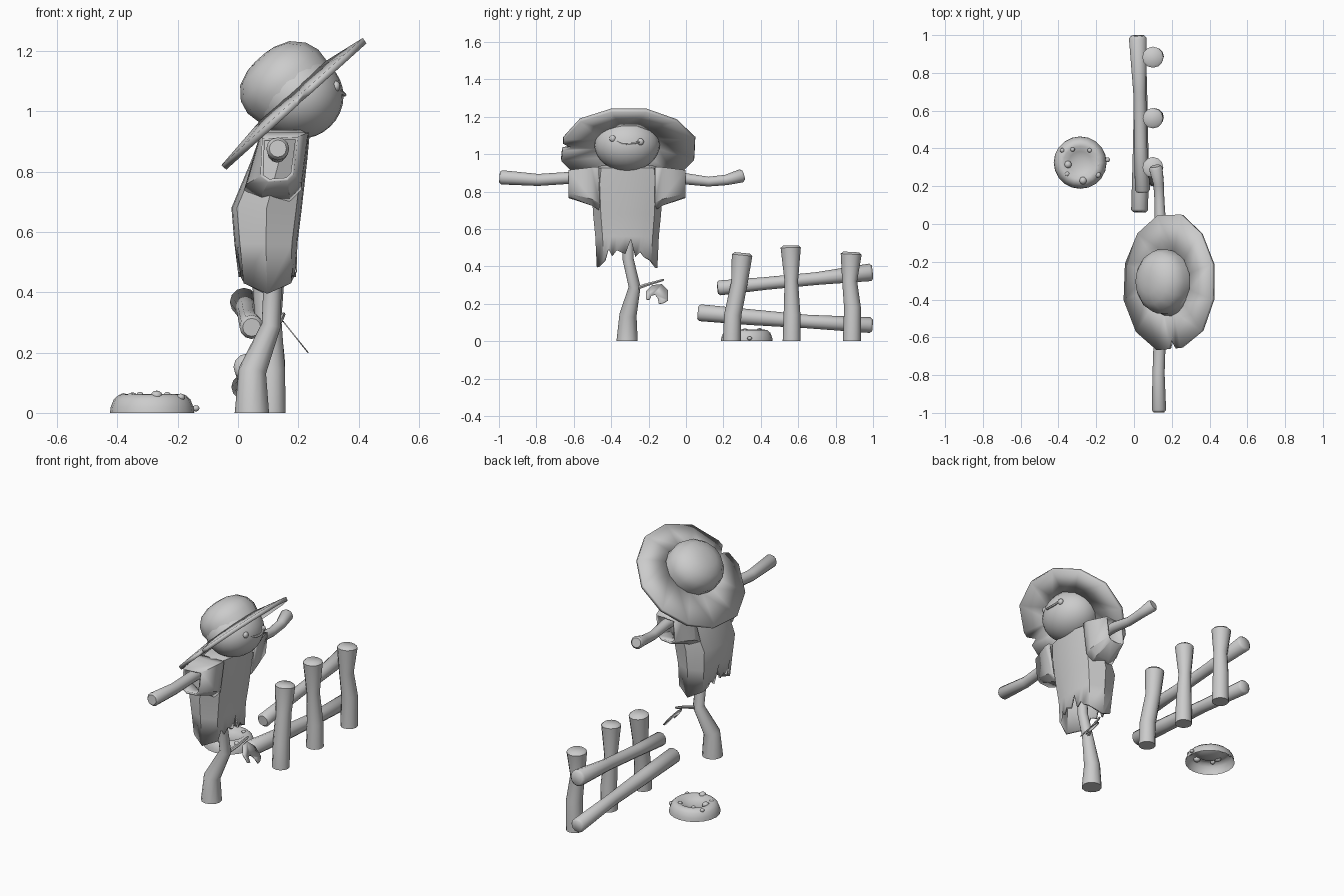
import bpy, bmesh, math, random
from mathutils import Vector, Matrix

if "Cube" in bpy.data.objects:
    bpy.data.objects.remove(bpy.data.objects["Cube"])

random.seed(4)
CY = -0.315  # centre line of the straw figure


def finish(name, bm, smooth=35, thick=0):
    bmesh.ops.recalc_face_normals(bm, faces=bm.faces[:])
    me = bpy.data.meshes.new(name)
    bm.to_mesh(me)
    bm.free()
    ob = bpy.data.objects.new(name, me)
    bpy.context.collection.objects.link(ob)
    bpy.context.view_layer.objects.active = ob
    for o in bpy.context.selected_objects:
        o.select_set(False)
    ob.select_set(True)
    bpy.ops.object.shade_smooth_by_angle(angle=math.radians(smooth))
    if thick:
        m = ob.modifiers.new("thickness", 'SOLIDIFY')
        m.thickness = thick
        m.offset = -1
    return ob


def loft(bm, rings, cap0=True, cap1=True):
    vs = [[bm.verts.new(p) for p in r] for r in rings]
    n = len(vs[0])
    for a, b in zip(vs, vs[1:]):
        for i in range(n):
            j = (i + 1) % n
            bm.faces.new((a[i], a[j], b[j], b[i]))
    if cap0:
        bm.faces.new(vs[0])
    if cap1:
        bm.faces.new(vs[-1])
    return vs


def limb(name, pts, flat_start=False, n=12):
    """Bent wooden tube through (x, y, z, radius) points with softened end."""
    P = [Vector(p[:3]) for p in pts]
    R = [p[3] for p in pts]
    rings = []
    side = Vector((1, 0, 0))
    for i, p in enumerate(P):
        t = (P[min(i + 1, len(P) - 1)] - P[max(i - 1, 0)]).normalized()
        if i == 0 and flat_start:
            t = Vector((0, 0, 1))
        u = (side - t * side.dot(t)).normalized()
        v = t.cross(u)
        ring = lambda c, r: [c + (u * math.cos(k * math.tau / n) + v * math.sin(k * math.tau / n)) * r
                             for k in range(n)]
        if i == 0 and not flat_start:
            rings.append(ring(p - t * 0.012, R[i] * 0.75))
        rings.append(ring(p, R[i]))
        if i == len(P) - 1:
            rings.append(ring(p + t * 0.012, R[i] * 0.75))
    bm = bmesh.new()
    loft(bm, rings)
    return finish(name, bm, 50)


def ball(name, c, s, u=16, v=10):
    bm = bmesh.new()
    bmesh.ops.create_uvsphere(bm, u_segments=u, v_segments=v, radius=1,
                              matrix=Matrix.Translation(c) @ Matrix.Diagonal((*s, 1)))
    return finish(name, bm, 60)


# fence posts and rails
limb("fence_post_1", [(.11, .245, 0, .048), (.11, .25, .14, .046), (.10, .285, .31, .044), (.10, .30, .46, .055)], True)
limb("fence_post_2", [(.11, .565, 0, .048), (.11, .567, .14, .045), (.10, .563, .32, .036), (.10, .56, .50, .054)], True)
limb("fence_post_3", [(.11, .887, 0, .048), (.11, .89, .18, .045), (.10, .875, .32, .04), (.10, .883, .465, .056)], True)
limb("fence_rail_upper", [(.045, .18, .285, .04), (.035, .42, .308, .034), (.03, .70, .335, .034), (.02, .985, .368, .047)])
limb("fence_rail_lower", [(.03, .075, .152, .045), (.035, .35, .128, .042), (.035, .65, .105, .036), (.02, .985, .086, .042)])

# earth mound: open-bottomed ring with a dip, plus pebbles
M = Vector((-.285, .325, 0))
bm = bmesh.new()
prof = [(.14, 0), (.137, .02), (.127, .045), (.11, .06), (.088, .062), (.06, .045), (.025, .036)]
loft(bm, [[M + Vector((r * math.cos(a * math.tau / 20), r * math.sin(a * math.tau / 20) * .99, z))
           for a in range(20)] for r, z in prof], cap0=False)
finish("earth_mound", bm, 60)
for i, (x, y, z, r) in enumerate([(-.35, .315, .052, .02), (-.27, .23, .058, .02), (-.355, .265, .055, .014),
                                  (-.38, .39, .056, .012), (-.325, .395, .06, .012), (-.235, .39, .06, .012),
                                  (-.19, .26, .052, .015), (-.19, .315, .052, .013), (-.14, .34, .015, .013)]):
    ball(f"pebble_{i}", (x, y, z), (r, r, r * .8), 10, 6)

# support pole, twig and leaf
limb("support_pole", [(.046, CY, 0, .057), (.048, -.31, .14, .046), (.11, -.275, .29, .032),
                      (.115, -.31, .44, .03), (.14, CY, .93, .03)], True)
limb("twig", [(.115, -.275, .28, .012), (.14, -.20, .305, .009), (.15, -.13, .325, .007)], n=6)
bm = bmesh.new()
leaf = [(-.215, .225), (-.215, .265), (-.18, .30), (-.13, .305), (-.095, .27), (-.095, .22),
        (-.12, .205), (-.145, .20), (-.15, .23), (-.165, .25), (-.185, .245), (-.195, .222)]
bm.faces.new([bm.verts.new((.155 + (.30 - z) * .8, y, z)) for y, z in leaf])
finish("leaf", bm, 30, .004)

# shirt body: ragged hem lofted up to the shoulders
hem = [(-.125, .43), (-.10, .495), (-.08, .455), (-.055, .487), (-.01, .465), (.02, .545),
       (.045, .45), (.07, .478), (.09, .45), (.13, .43)]


def shirt_ring(xb, xf, hy, z=None):
    k = hy / .162
    mid = (xb + xf) / 2
    pts = [(mid, -hy, .395)] + [(xf - .02 * abs(y / .13) ** 2, y * k, h) for y, h in hem]
    pts += [(mid, hy, .39)] + [(xb + .02 * abs(y / .13) ** 2, y * k, h) for y, h in reversed(hem)]
    return [Vector((x, CY + y, h if z is None else z)) for x, y, h in pts]


bm = bmesh.new()
loft(bm, [shirt_ring(.0, .195, .162), shirt_ring(-.012, .197, .17, .56), shirt_ring(-.022, .212, .182, .68),
          shirt_ring(.045, .23, .19, .84), shirt_ring(.075, .238, .18, .925), shirt_ring(.09, .225, .14, .938)],
     cap0=False)
finish("shirt_body", bm, 30, .012)

# sleeves: flared open tubes on both sides
for s, name in ((-1, "sleeve_left"), (1, "sleeve_right")):
    def sleeve(off, pts):
        return [Vector((x, CY + s * off, z)) for x, z in pts]
    bm = bmesh.new()
    loft(bm, [sleeve(.15, [(.075, .93), (.02, .74), (.08, .70), (.17, .70), (.21, .74), (.235, .93)]),
              sleeve(.19, [(.078, .93), (.03, .76), (.08, .725), (.17, .725), (.21, .76), (.232, .93)]),
              sleeve(.312, [(.08, .91), (.074, .785), (.10, .765), (.165, .77), (.185, .79), (.198, .915)])],
         False, False)
    finish(name, bm, 25, .012)

# arms
limb("arm_left", [(.135, CY, .87, .03), (.135, -.64, .872, .032), (.13, -.79, .862, .032), (.132, -.985, .876, .038)])
limb("arm_right", [(.135, CY, .87, .03), (.14, 0, .868, .03), (.135, .12, .853, .026), (.13, .215, .862, .028),
                   (.115, .295, .884, .036)])

# head and face
ball("head", (.2, CY, 1.05), (.15, .175, .142), 24, 16)
ball("eye_left", (.325, -.392, 1.083), (.014, .018, .018), 12, 8)
ball("eye_right", (.335, -.243, 1.066), (.014, .018, .018), 12, 8)
limb("mouth", [(.335, -.365, 1.068, .006), (.35, -.34, 1.058, .007), (.353, -.305, 1.055, .007),
               (.35, -.275, 1.057, .007), (.344, -.25, 1.066, .006)], n=6)

# hat, modelled flat and then tipped back
tilt = Matrix.Translation((.195, -.305, 1.06)) @ Matrix.Rotation(math.radians(-42), 4, 'Y')
N = 12
bm = bmesh.new()
ins, outs = [], []
for i in range(N):
    a = (i + .5) * math.tau / N
    j = random.uniform(.97, 1.03)
    ins.append(bm.verts.new((.15 * math.cos(a), .165 * math.sin(a), .015)))
    outs.append(bm.verts.new((-.024 + .325 * j * math.cos(a), .37 * j * math.sin(a), -.01)))
for i in range(N):
    k = (i + 1) % N
    if i == 8:  # torn notch in the brim
        o1 = bm.verts.new(outs[i].co.lerp(outs[k].co, .5))
        o2 = bm.verts.new(outs[i].co.lerp(outs[k].co, .8))
        tip = bm.verts.new(outs[i].co.lerp(outs[k].co, .6) * .86)
        bm.faces.new((ins[i], outs[i], o1, tip))
        bm.faces.new((ins[i], tip, ins[k]))
        bm.faces.new((ins[k], tip, o2, outs[k]))
    else:
        bm.faces.new((ins[i], outs[i], outs[k], ins[k]))
bm.transform(tilt)
finish("hat_brim", bm, 40, .022)

bm = bmesh.new()
crown = [(.15, .0), (.158, .06), (.145, .105), (.11, .145), (.06, .165), (.02, .17)]
loft(bm, [[(-.005 - h * .05 + r * math.cos(a * math.tau / 14), r * 1.1 * math.sin(a * math.tau / 14), h)
           for a in range(14)] for r, h in crown], cap0=False)
bm.transform(tilt)
finish("hat_crown", bm, 50)
